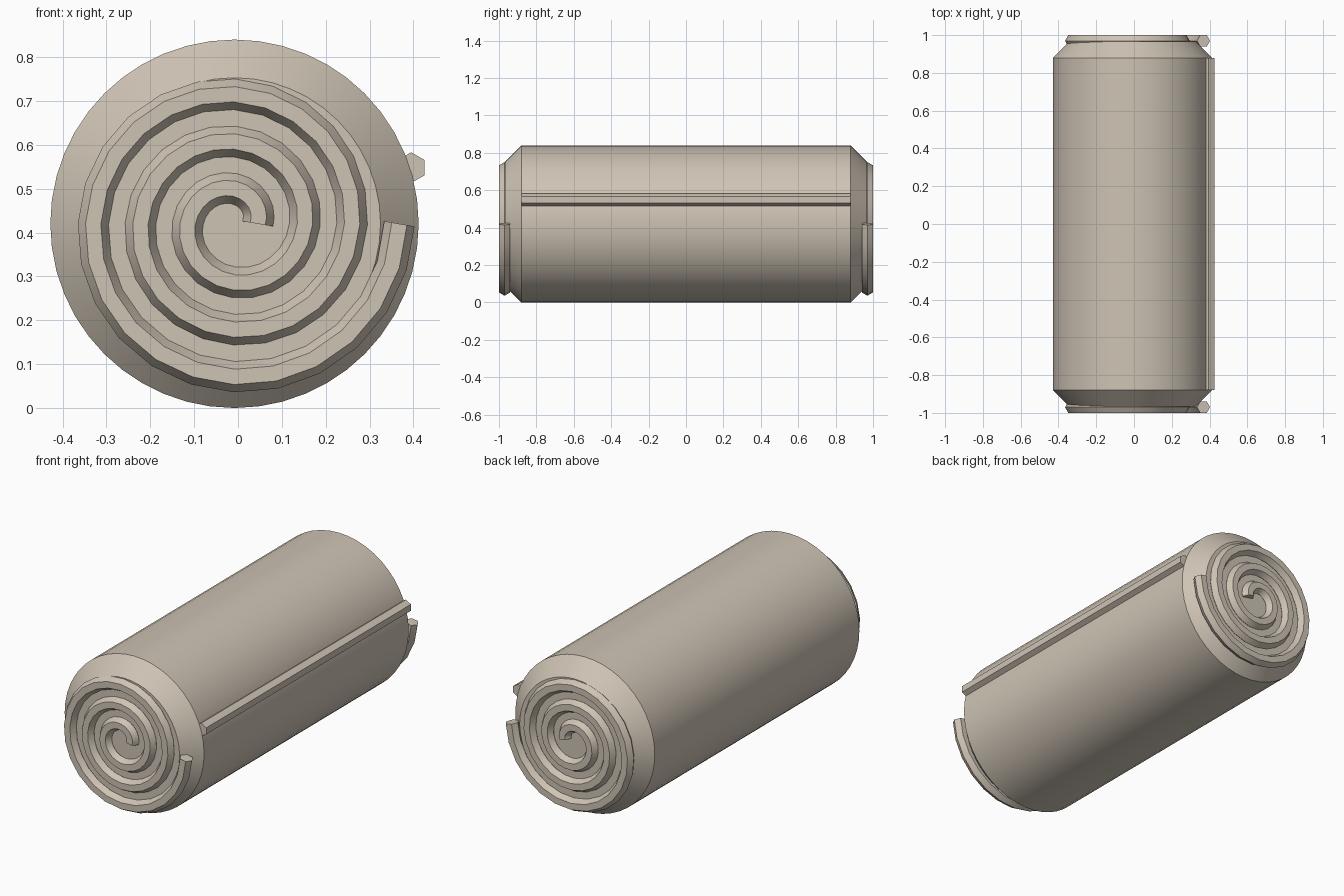
import bpy, bmesh
from math import pi, sin, cos, radians
from mathutils import Vector

cube = bpy.data.objects.get("Cube")
if cube:
    bpy.data.objects.remove(cube)

COLOUR = (0.62, 0.55, 0.46, 1)
beige = bpy.data.materials.new("beige")
beige.use_nodes = True
beige.diffuse_color = COLOUR
beige.node_tree.nodes["Principled BSDF"].inputs["Base Color"].default_value = COLOUR

CENTRE = Vector((-0.008, 0, 0.42))
TUBE = 0.035


def loft(name, rings):
    """Skin closed rings of points and cap both ends."""
    bm = bmesh.new()
    loops = [[bm.verts.new(p) for p in ring] for ring in rings]
    for a, b in zip(loops, loops[1:]):
        for i in range(len(a)):
            j = (i + 1) % len(a)
            bm.faces.new((a[i], a[j], b[j], b[i]))
    bm.faces.new(loops[0])
    bm.faces.new(loops[-1])
    bmesh.ops.recalc_face_normals(bm, faces=bm.faces)
    mesh = bpy.data.meshes.new(name)
    bm.to_mesh(mesh)
    bm.free()
    mesh.materials.append(beige)
    obj = bpy.data.objects.new(name, mesh)
    bpy.context.collection.objects.link(obj)
    bpy.ops.object.select_all(action="DESELECT")
    bpy.context.view_layer.objects.active = obj
    obj.select_set(True)
    bpy.ops.object.shade_smooth_by_angle(angle=radians(30))
    return obj


def ring(centre, u, v, radius, sides):
    angles = [2 * pi * k / sides for k in range(sides)]
    return [centre + radius * (u * cos(a) + v * sin(a)) for a in angles]


X, Y, Z = Vector((1, 0, 0)), Vector((0, 1, 0)), Vector((0, 0, 1))

# Rolled body with bevelled ends
profile = [(-0.967, 0.333), (-0.88, 0.42), (0.88, 0.42), (0.967, 0.333)]
loft("roll_body", [ring(CENTRE + Y * y, X, Z, r, 48) for y, r in profile])

# Hexagonal seam strip along the left side
seam = Vector((0.395, 0, 0.548))
loft("side_seam", [ring(seam + Y * y, Z, X, TUBE, 6) for y in (-0.88, 0.88)])

# Raised hexagonal spiral on each end
TURNS, STEPS = 3, 24
INNER, OUTER = 0.053, 0.376
count = TURNS * STEPS
for name, y in (("front_spiral", -0.97), ("back_spiral", 0.97)):
    path = []
    for i in range(count + 1):
        a = 2 * pi * i / STEPS
        r = INNER + (OUTER - INNER) * i / count
        path.append(CENTRE + Vector((r * cos(a), y, r * sin(a))))
    rings = []
    for i, p in enumerate(path):
        tangent = (path[min(i + 1, count)] - path[max(i - 1, 0)]).normalized()
        rings.append(ring(p, tangent.cross(Y), Y, TUBE, 6))
    loft(name, rings)
